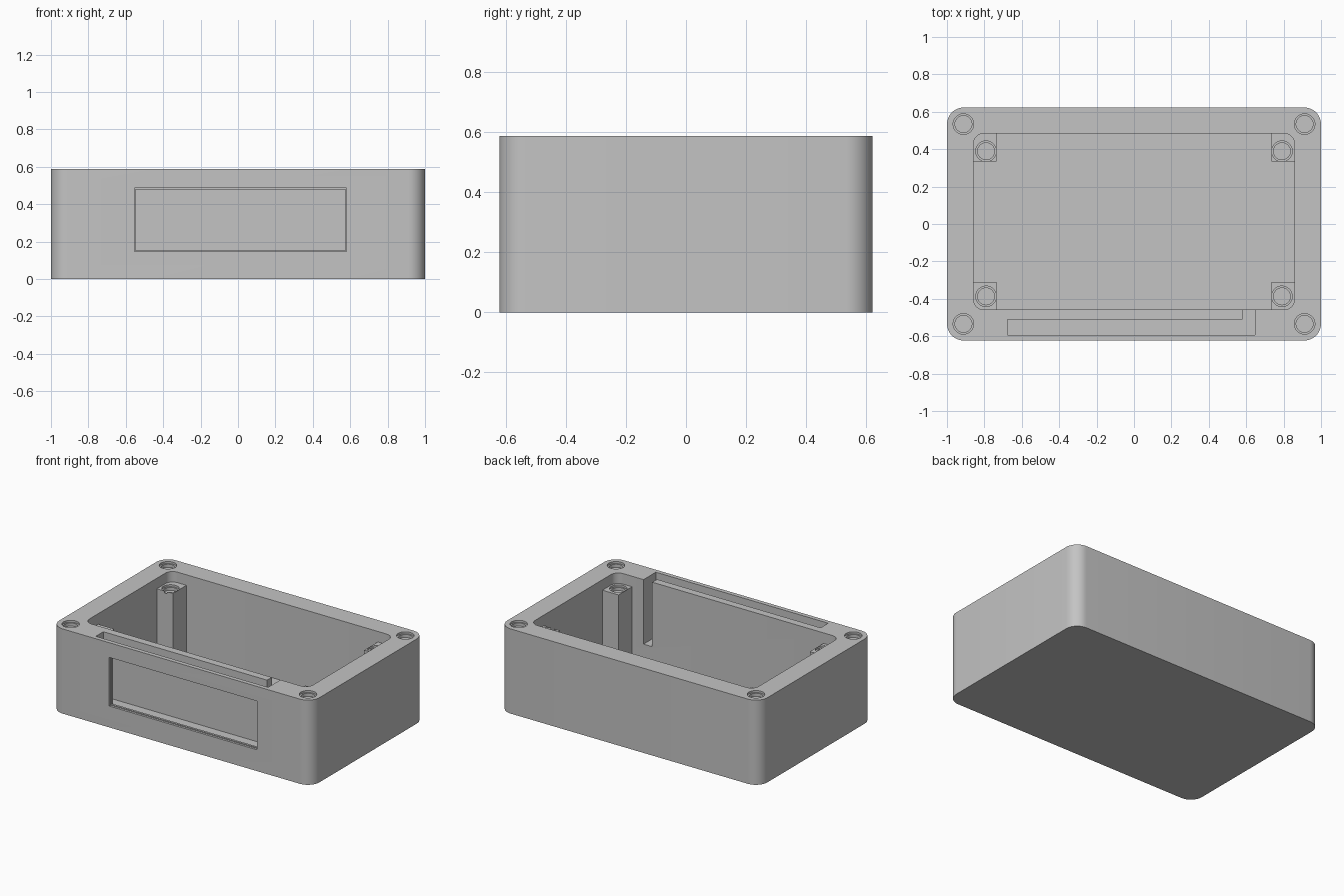
import bpy
import bmesh
from mathutils import Vector

if "Cube" in bpy.data.objects:
    bpy.data.objects.remove(bpy.data.objects["Cube"], do_unlink=True)

HEIGHT = 0.588
ABOVE = HEIGHT + 0.1
POST_TOP = 0.515
FLOOR = 0.05

grey = bpy.data.materials.new("light_grey_plastic")
grey.use_nodes = True
GREY = (0.55, 0.55, 0.55, 1)
grey.diffuse_color = GREY
bsdf = next(n for n in grey.node_tree.nodes if n.type == "BSDF_PRINCIPLED")
bsdf.inputs["Base Color"].default_value = GREY
bsdf.inputs["Roughness"].default_value = 0.6


def add_object(name, bm):
    bmesh.ops.recalc_face_normals(bm, faces=bm.faces)
    mesh = bpy.data.meshes.new(name)
    bm.to_mesh(mesh)
    bm.free()
    mesh.materials.append(grey)
    obj = bpy.data.objects.new(name, mesh)
    bpy.context.scene.collection.objects.link(obj)
    return obj


def block(name, low, high, radius=0):
    """Box between two corners, with optional rounded upright edges."""
    low, high = Vector(low), Vector(high)
    bm = bmesh.new()
    bmesh.ops.create_cube(bm, size=1)
    for v in bm.verts:
        v.co = (low + high) / 2 + v.co * (high - low)
    if radius:
        upright = [e for e in bm.edges
                   if abs(e.verts[0].co.z - e.verts[1].co.z) > 1e-4]
        bmesh.ops.bevel(bm, geom=upright, offset=radius, segments=10,
                        profile=0.5, affect="EDGES")
    return add_object(name, bm)


def drill(x, y, bottom, top, radius):
    bm = bmesh.new()
    bmesh.ops.create_cone(bm, cap_ends=True, segments=40, radius1=radius,
                          radius2=radius, depth=top - bottom)
    bmesh.ops.translate(bm, verts=bm.verts, vec=(x, y, (top + bottom) / 2))
    return add_object("drill_cutter", bm)


def activate(obj):
    bpy.ops.object.select_all(action="DESELECT")
    obj.select_set(True)
    bpy.context.view_layer.objects.active = obj


def cut(obj, cutter):
    activate(obj)
    mod = obj.modifiers.new("cut", "BOOLEAN")
    mod.operation = "DIFFERENCE"
    mod.solver = "EXACT"
    mod.object = cutter
    bpy.ops.object.modifier_apply(modifier=mod.name)
    bpy.data.objects.remove(cutter, do_unlink=True)


def screw_hole(obj, x, y, top):
    """Stepped hole: a wide shallow rim over a narrower bore."""
    cut(obj, drill(x, y, top - 0.014, top + 0.05, 0.055))
    cut(obj, drill(x, y, top - 0.035, top + 0.05, 0.045))


# Enclosure shell and main cavity
shell = block("enclosure_shell", (-1, -0.623, 0), (1, 0.623, HEIGHT), 0.09)
cut(shell, block("cavity_cutter", (-0.858, -0.458, FLOOR),
                 (0.858, 0.484, ABOVE), 0.055))

# Panel slot behind the front wall, with a wire channel into the cavity
cut(shell, block("slot_cutter", (-0.677, -0.593, 0.14),
                 (0.647, -0.51, ABOVE)))
cut(shell, block("channel_cutter", (0.58, -0.53, 0.14),
                 (0.647, -0.44, ABOVE)))

# Front window with a narrow inner lip
cut(shell, block("window_cutter", (-0.553, -0.7, 0.148),
                 (0.581, -0.608, 0.486)))
cut(shell, block("window_lip_cutter", (-0.547, -0.7, 0.154),
                 (0.575, -0.56, 0.48)))

# Corner screw holes in the rim
for sx in (-1, 1):
    for sy in (-1, 1):
        screw_hole(shell, sx * 0.912, sy * 0.534, HEIGHT)

# Mounting posts in the cavity corners
posts = []
for side, sx in (("right", -1), ("left", 1)):
    for end, y_in, y_out, y_hole in (("front", -0.309, -0.468, -0.387),
                                     ("back", 0.335, 0.494, 0.389)):
        xs = sorted((sx * 0.735, sx * 0.868))
        ys = sorted((y_in, y_out))
        post = block(f"{end}_{side}_post", (xs[0], ys[0], FLOOR - 0.01),
                     (xs[1], ys[1], POST_TOP))
        screw_hole(post, sx * 0.791, y_hole, POST_TOP)
        posts.append(post)

# Smooth the rounded walls, keep the corners crisp
for obj in [shell] + posts:
    activate(obj)
    bpy.ops.object.shade_smooth_by_angle(angle=0.5)
